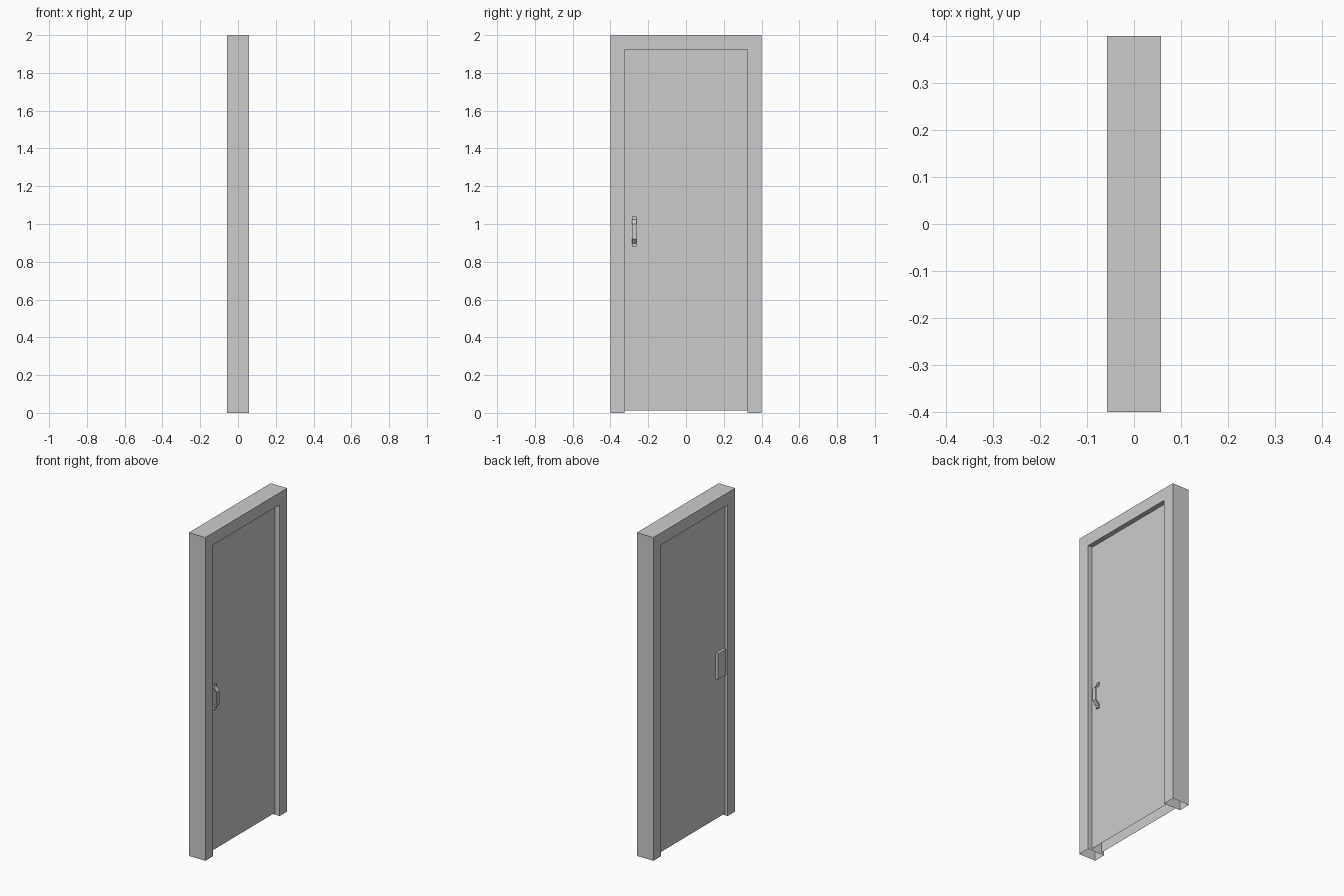
import bpy, bmesh
from mathutils import Vector

if "Cube" in bpy.data.objects:
    bpy.data.objects.remove(bpy.data.objects["Cube"])


def finish(name, bm):
    bmesh.ops.recalc_face_normals(bm, faces=bm.faces)
    mesh = bpy.data.meshes.new(name)
    bm.to_mesh(mesh)
    bm.free()
    obj = bpy.data.objects.new(name, mesh)
    bpy.context.collection.objects.link(obj)
    return obj


def prism(name, outline, offset, open_bottom=False):
    """Extrude a closed 3D outline along offset; optionally leave the underside open."""
    bm = bmesh.new()
    face = bm.faces.new([bm.verts.new(p) for p in outline])
    res = bmesh.ops.extrude_face_region(bm, geom=[face], use_keep_orig=True)
    verts = [g for g in res["geom"] if isinstance(g, bmesh.types.BMVert)]
    bmesh.ops.translate(bm, vec=Vector(offset), verts=verts)
    bmesh.ops.recalc_face_normals(bm, faces=bm.faces)
    if open_bottom:
        low = [f for f in bm.faces if all(v.co.z < 0.02 for v in f.verts)]
        bmesh.ops.delete(bm, geom=low, context='FACES_ONLY')
    return finish(name, bm)


def box(name, x0, x1, y0, y1, z0, z1, open_bottom=False):
    outline = [(x0, y0, z0), (x0, y1, z0), (x0, y1, z1), (x0, y0, z1)]
    return prism(name, outline, (x1 - x0, 0, 0), open_bottom)


DEPTH, HALF, INNER, HEAD = 0.057, 0.40, 0.325, 1.925
FACE_FRONT, FACE_BACK = 0.027, -0.041

# Door frame: two posts and a head, standing on open ends
u_shape = [(-HALF, 0), (-HALF, 2), (HALF, 2), (HALF, 0),
           (INNER, 0), (INNER, HEAD), (-INNER, HEAD), (-INNER, 0)]
prism("door_frame", [(-DEPTH, y, z) for y, z in u_shape], (2 * DEPTH, 0, 0), True)

# Door leaf, recessed on both sides
box("door_leaf", FACE_BACK, FACE_FRONT, -INNER, INNER, 0.013, HEAD, True)

# Push plate on the -x side
box("push_plate", -DEPTH - 0.0005, FACE_BACK, -0.31, -0.23, 0.88, 1.04)

# Bent strap pull handle on the +x side, mirrored about its middle
mid, t = 0.96, 0.008
outer = [(FACE_FRONT + t, 0.08), (FACE_FRONT + t, 0.064), (DEPTH, 0.04)]
inner = [(DEPTH - t, 0.036), (FACE_FRONT, 0.060), (FACE_FRONT, 0.08)]
upper = [(x, mid + d) for x, d in outer]
upper += [(x, mid - d) for x, d in reversed(outer)]
lower = [(x, mid - d) for x, d in reversed(inner)]
lower += [(x, mid + d) for x, d in inner]
prism("pull_handle", [(x, -0.285, z) for x, z in upper + lower], (0, 0.024, 0))
